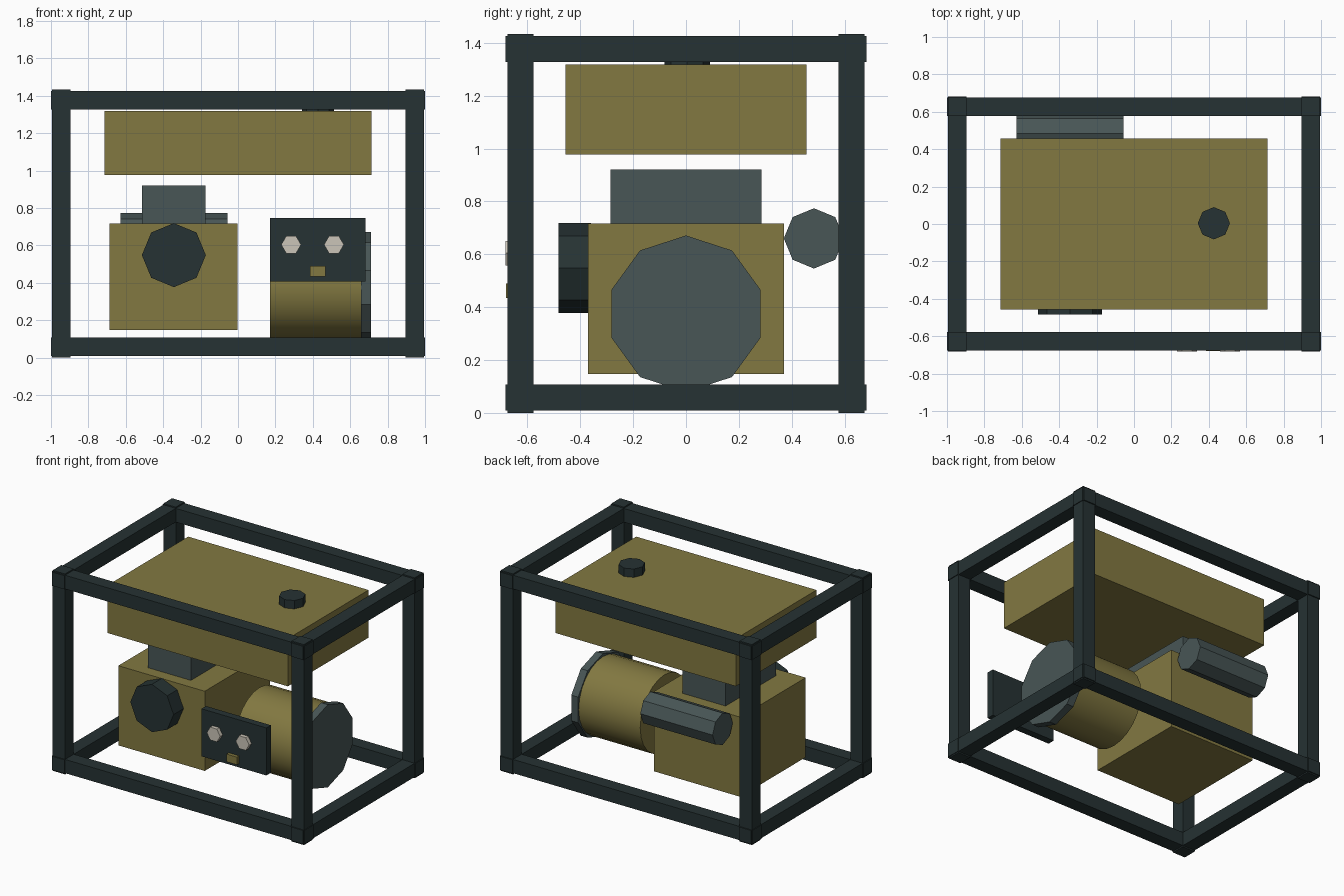
import bpy, math
from mathutils import Matrix

if "Cube" in bpy.data.objects:
    bpy.data.objects.remove(bpy.data.objects["Cube"])


def material(name, rgb):
    m = bpy.data.materials.new(name)
    m.diffuse_color = (*rgb, 1)
    m.use_nodes = True
    m.node_tree.nodes["Principled BSDF"].inputs["Base Color"].default_value = m.diffuse_color
    return m


DARK = material("dark slate", (0.019, 0.032, 0.033))
OLIVE = material("olive", (0.225, 0.190, 0.053))
GREY = material("blue grey", (0.065, 0.093, 0.093))
PALE = material("pale grey", (0.60, 0.56, 0.48))


def box(name, x, y, z, mat):
    """Box from (min, max) ranges on each axis."""
    bpy.ops.mesh.primitive_cube_add(size=1, location=[sum(r) / 2 for r in (x, y, z)])
    o = bpy.context.object
    o.name = name
    o.data.transform(Matrix.Diagonal([r[1] - r[0] for r in (x, y, z)] + [1]))
    o.data.materials.append(mat)
    return o


def prism(name, axis, span, centre, radius, sides, mat, turn=0.0):
    """Regular prism along an axis; centre holds the two other coordinates in x, y, z order."""
    loc = list(centre)
    loc.insert("xyz".index(axis), sum(span) / 2)
    bpy.ops.mesh.primitive_cylinder_add(vertices=sides, radius=radius,
                                        depth=span[1] - span[0], location=loc)
    o = bpy.context.object
    o.name = name
    m = {"x": Matrix(((0, 0, 1), (1, 0, 0), (0, 1, 0))),
         "y": Matrix(((0, -1, 0), (0, 0, -1), (1, 0, 0))),
         "z": Matrix.Identity(3)}[axis].to_4x4()
    o.data.transform(m @ Matrix.Rotation(turn, 4, "Z"))
    o.data.materials.append(mat)
    return o


# Tube frame: square bars whose ends run slightly past each other
H = 0.049
PX, PY, ZS = 0.9455, 0.626, (0.058, 1.376)


def around(c):
    return (c - H, c + H)


for sx, side in ((-1, "left"), (1, "right")):
    for sy, end in ((-1, "front"), (1, "back")):
        box(f"{side}_{end}_post", around(sx * PX), around(sy * PY), (0, 1.434), DARK)
for z, level in zip(ZS, ("lower", "upper")):
    for s, end, side in ((-1, "front", "left"), (1, "back", "right")):
        box(f"{level}_{end}_rail", (-1, 1), around(s * PY), around(z), DARK)
        box(f"{level}_{side}_rail", around(s * PX), (-0.683, 0.683), around(z), DARK)

# Fuel tank and cap
box("fuel_tank", (-0.714, 0.714), (-0.456, 0.456), (0.977, 1.318), OLIVE)
prism("fuel_cap", "z", (1.30, 1.378), (0.427, 0.004), 0.086, 8, DARK)

# Engine with head, pull starter and muffler
box("engine_block", (-0.688, -0.004), (-0.37, 0.37), (0.147, 0.717), OLIVE)
box("cylinder_head", (-0.513, -0.173), (-0.285, 0.285), (0.70, 0.92), GREY)
prism("pull_starter", "y", (-0.483, -0.36), (-0.343, 0.548), 0.171, 8, DARK)
prism("muffler", "x", (-0.629, -0.057), (0.484, 0.66), 0.114, 8, GREY)

# Alternator drum with end cover
prism("alternator_drum", "x", (0.17, 0.66), (0, 0.375), 0.275, 24, OLIVE)
bpy.ops.object.shade_smooth_by_angle(angle=math.radians(30))
prism("alternator_cover", "x", (0.657, 0.711), (0, 0.375), 0.296, 10, GREY)

# Control panel with two knobs and an outlet
box("control_panel", (0.17, 0.683), (-0.655, -0.604), (0.407, 0.747), DARK)
for i, x in enumerate((0.284, 0.513)):
    prism(f"knob_{i + 1}", "y", (-0.683, -0.65), (x, 0.604), 0.053, 6, PALE, math.radians(0))
box("outlet", (0.385, 0.468), (-0.68, -0.65), (0.435, 0.49), OLIVE)
